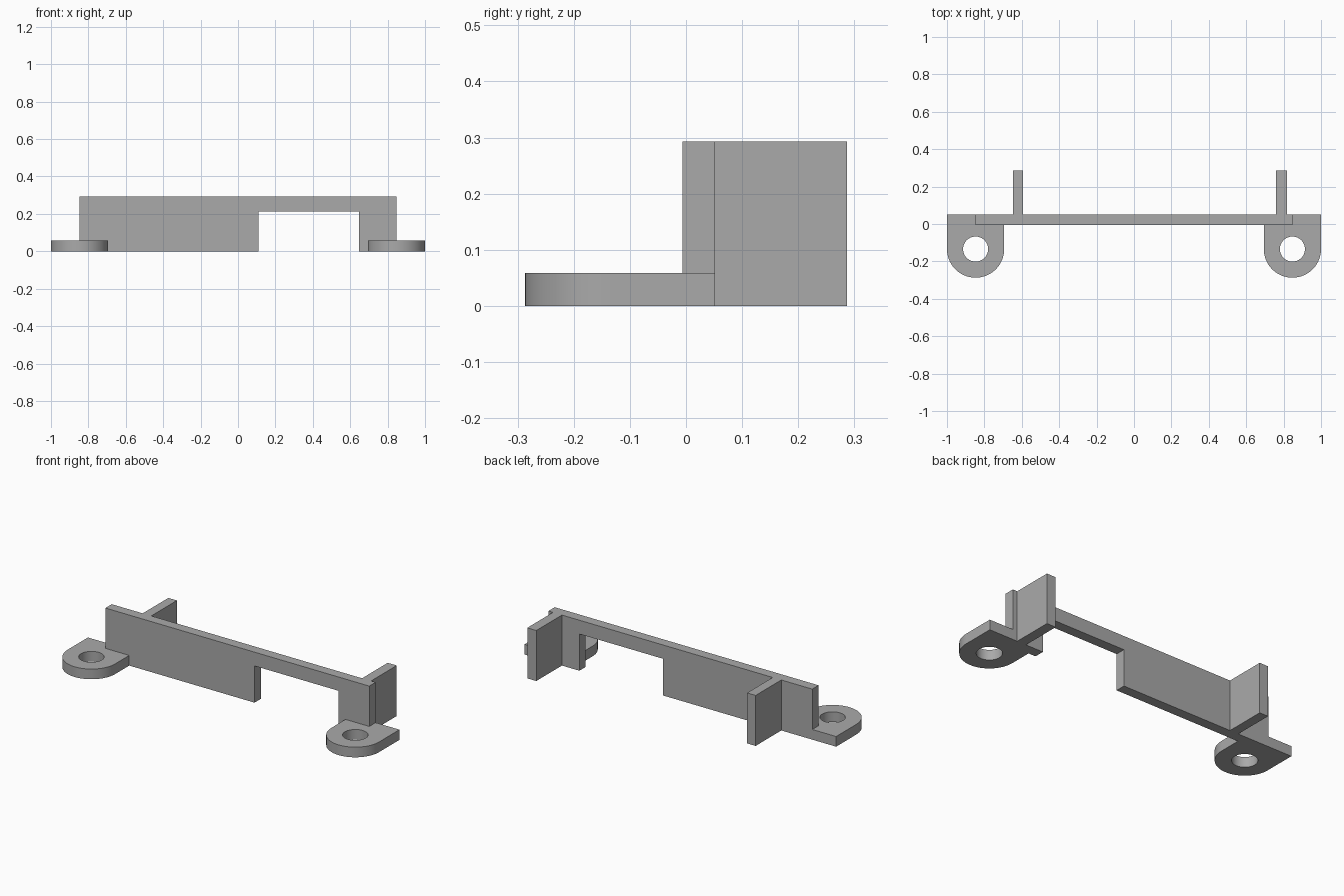
import bpy
import bmesh
from math import cos, sin, pi

cube = bpy.data.objects.get("Cube")
if cube:
    bpy.data.objects.remove(cube, do_unlink=True)

# Shared sizes
HEIGHT, TAB_HEIGHT = 0.293, 0.059
WALL_FRONT, WALL_BACK, RIB_BACK = -0.006, 0.052, 0.287
WALL_END = 0.847
TAB_RADIUS, HOLE_RADIUS, HOLE_Y = 0.153, 0.067, -0.134

grey = bpy.data.materials.new("plain grey")
grey.use_nodes = True
colour = (0.4, 0.4, 0.4, 1)
grey.diffuse_color = colour
grey.node_tree.nodes["Principled BSDF"].inputs["Base Color"].default_value = colour


def extruded(name, loops, vector):
    """Fill closed outlines (inner ones become holes) and extrude them."""
    bm = bmesh.new()
    for loop in loops:
        verts = [bm.verts.new(p) for p in loop]
        for a, b in zip(verts, verts[1:] + verts[:1]):
            bm.edges.new((a, b))
    bmesh.ops.triangle_fill(bm, edges=bm.edges[:], use_beauty=True)
    bmesh.ops.dissolve_limit(bm, angle_limit=0.01, verts=[], edges=bm.edges[:])
    made = bmesh.ops.extrude_face_region(bm, geom=bm.faces[:], use_keep_orig=True)
    moved = [g for g in made["geom"] if isinstance(g, bmesh.types.BMVert)]
    bmesh.ops.translate(bm, verts=moved, vec=vector)
    bmesh.ops.recalc_face_normals(bm, faces=bm.faces[:])
    mesh = bpy.data.meshes.new(name)
    bm.to_mesh(mesh)
    bm.free()
    mesh.materials.append(grey)
    obj = bpy.data.objects.new(name, mesh)
    bpy.context.collection.objects.link(obj)
    return obj


def arc(cx, radius, start, end, steps):
    angles = [start + (end - start) * i / steps for i in range(steps + 1)]
    return [(cx + radius * cos(a), HOLE_Y + radius * sin(a), 0) for a in angles]


# Long wall with a rectangular cutout in its lower edge
profile = [(-WALL_END, 0), (0.11, 0), (0.11, 0.213), (0.648, 0.213),
           (0.648, 0), (WALL_END, 0), (WALL_END, HEIGHT), (-WALL_END, HEIGHT)]
extruded("wall", [[(x, WALL_FRONT, z) for x, z in profile]],
         (0, WALL_BACK - WALL_FRONT, 0))

# Upright ribs behind the wall
for name, x0, x1 in (("right_rib", -0.648, -0.593), ("left_rib", 0.76, 0.818)):
    outline = [(x0, WALL_BACK, 0), (x1, WALL_BACK, 0),
               (x1, RIB_BACK, 0), (x0, RIB_BACK, 0)]
    extruded(name, [outline], (0, 0, HEIGHT))

# Rounded mounting tabs with a screw hole, fitted around the wall ends
for name, side in (("left_tab", 1), ("right_tab", -1)):
    outline = arc(WALL_END, TAB_RADIUS, pi, 2 * pi, 32)
    outline += [(1, WALL_BACK, 0), (WALL_END, WALL_BACK, 0),
                (WALL_END, WALL_FRONT, 0), (WALL_END - TAB_RADIUS, WALL_FRONT, 0)]
    hole = arc(WALL_END, HOLE_RADIUS, 0, 2 * pi, 48)[:-1]
    loops = [[(side * x, y, z) for x, y, z in loop] for loop in (outline, hole)]
    tab = extruded(name, loops, (0, 0, TAB_HEIGHT))
    bpy.ops.object.select_all(action="DESELECT")
    tab.select_set(True)
    bpy.context.view_layer.objects.active = tab
    bpy.ops.object.shade_smooth_by_angle(angle=pi / 6)
